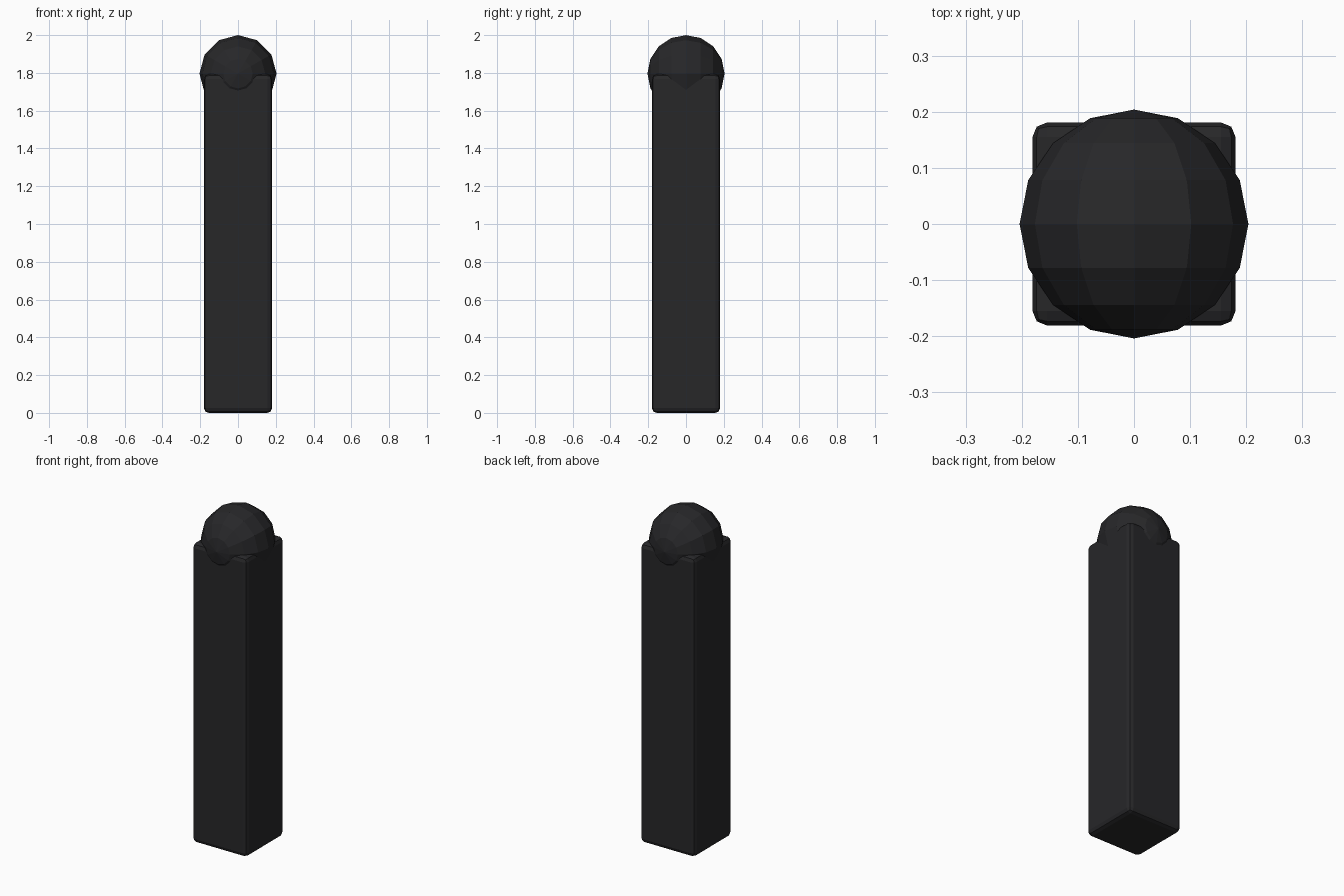
import bpy, math

if "Cube" in bpy.data.objects:
    bpy.data.objects.remove(bpy.data.objects["Cube"])

mat = bpy.data.materials.new("dark_paint")
mat.diffuse_color = (0.02, 0.02, 0.022, 1)
mat.use_nodes = True
mat.node_tree.nodes["Principled BSDF"].inputs["Base Color"].default_value = mat.diffuse_color

HALF = 0.181    # half width of the post
HEIGHT = 1.793  # top of the post
R = 0.204       # ball radius

# Square post with softened edges
bpy.ops.mesh.primitive_cube_add(size=1, location=(0, 0, HEIGHT / 2))
post = bpy.context.object
post.name = "post"
post.scale = (HALF * 2, HALF * 2, HEIGHT)
bpy.ops.object.transform_apply(location=False, rotation=False, scale=True)
bevel = post.modifiers.new("soft_edges", "BEVEL")
bevel.width = 0.026
bevel.segments = 2
post.data.materials.append(mat)

# Low-poly ball cap, poles pointing front and back
bpy.ops.mesh.primitive_uv_sphere_add(segments=12, ring_count=8, radius=R,
                                     location=(0, 0, 2 - R),
                                     rotation=(math.pi / 2, 0, 0))
ball = bpy.context.object
ball.name = "ball_cap"
ball.data.materials.append(mat)
